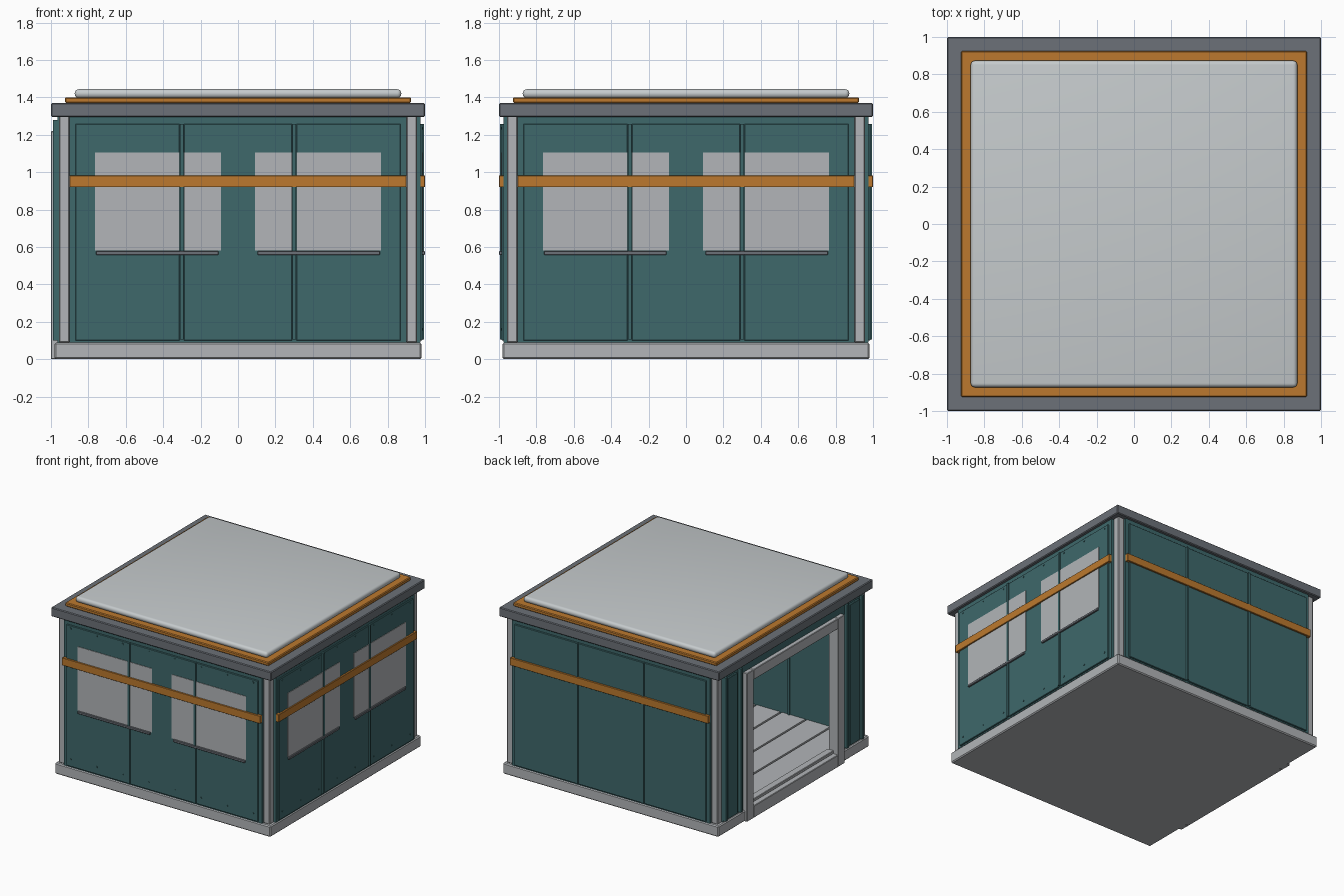
import bpy, bmesh, math
from mathutils import Matrix, Vector

if "Cube" in bpy.data.objects:
    bpy.data.objects.remove(bpy.data.objects["Cube"])


def srgb(r, g, b):
    return [((c / 255 + 0.055) / 1.055) ** 2.4 for c in (r, g, b)] + [1]


def material(name, rgb):
    m = bpy.data.materials.new(name)
    m.diffuse_color = srgb(*rgb)
    m.use_nodes = True
    m.node_tree.nodes["Principled BSDF"].inputs["Base Color"].default_value = m.diffuse_color
    return m


TEAL = material("teal", (62, 104, 107))
GREY = material("light grey", (178, 181, 184))
DARK = material("dark grey", (108, 113, 120))
ORANGE = material("orange", (188, 121, 46))
PALE = material("pale roof grey", (198, 203, 205))


def add_box(bm, x0, x1, y0, y1, z0, z1):
    mat = Matrix.Translation(((x0 + x1) / 2, (y0 + y1) / 2, (z0 + z1) / 2)) \
        @ Matrix.Diagonal((x1 - x0, y1 - y0, z1 - z0, 1))
    bmesh.ops.create_cube(bm, size=1, matrix=mat)


def finish(name, bm, mat, turn=0, bevel=0, segments=1, smooth=False):
    bm.transform(Matrix.Rotation(math.radians(turn), 4, 'Z'))
    me = bpy.data.meshes.new(name)
    bm.to_mesh(me)
    bm.free()
    me.materials.append(mat)
    ob = bpy.data.objects.new(name, me)
    bpy.context.collection.objects.link(ob)
    if bevel:
        mod = ob.modifiers.new("bevel", 'BEVEL')
        mod.width = bevel
        mod.segments = segments
    if smooth:
        me.shade_smooth()
    return ob


def boxes(name, mat, items, turn=0, bevel=0, **kw):
    bm = bmesh.new()
    for it in items:
        add_box(bm, *it)
    return finish(name, bm, mat, turn, bevel, **kw)


# base slab, floor planks
boxes("base", GREY, [(-.98, .98, -.98, .98, 0, .09)], bevel=.008)
boxes("floor_gaps", DARK, [(-.91, .91, -.91, .91, .085, .095)])
step = 1.82 / 8
boxes("floor_planks", GREY,
      [(-.91 + i * step + .008, -.91 + (i + 1) * step - .008, -.91, .91, .09, .108)
       for i in range(8)])

# corner posts
boxes("corner_posts", GREY,
      [(sx * .929 - .029, sx * .929 + .029, sy * .929 - .029, sy * .929 + .029, .09, 1.3)
       for sx in (-1, 1) for sy in (-1, 1)], bevel=.005)

# three full walls, modelled facing the front and turned into place
for side, turn in (("front", 0), ("right", 90), ("back", 180)):
    boxes(side + "_wall", TEAL, [(-.9, .9, -.975, -.91, .09, 1.3)], turn)
    boxes(side + "_panels", TEAL,
          [(a, b, -.986, -.97, .1, 1.258)
           for a, b in ((-.87, -.312), (-.29, .29), (.312, .87))], turn, .003)
    boxes(side + "_ribs", TEAL,
          [(s * .301 - .009, s * .301 + .009, -.994, -.9, .105, 1.258) for s in (-1, 1)], turn)
    boxes(side + "_stripe", ORANGE, [(-.9, .9, -1, -.97, .92, .982)], turn, .002)
    if side == "back":
        continue
    # window plates split by the rib, with a sill below
    boxes(side + "_windows", GREY,
          [(-.765, -.312, -.99, -.984, .58, 1.105), (-.29, -.09, -.99, -.984, .58, 1.105),
           (.09, .29, -.99, -.984, .58, 1.105), (.312, .765, -.99, -.984, .58, 1.105)], turn)
    boxes(side + "_sills", DARK,
          [(-.76, -.105, -.999, -.98, .558, .578), (.105, .76, -.999, -.98, .558, .578)],
          turn, .003)
    # rows of rivets
    bm = bmesh.new()
    for i in range(8):
        for z in (.16, 1.235):
            bmesh.ops.create_cone(
                bm, cap_ends=True, segments=8, radius1=.007, radius2=.007, depth=.012,
                matrix=Matrix.Translation((-.83 + i * .237, -.984, z))
                @ Matrix.Rotation(math.pi / 2, 4, 'X'))
    finish(side + "_rivets", bm, TEAL, turn)

# left wall with the doorway
T = 270
boxes("left_wall", TEAL,
      [(-.9, -.56, -.965, -.91, .09, 1.3), (.56, .9, -.965, -.91, .09, 1.3),
       (-.56, .56, -.965, -.91, 1.14, 1.3)], T)
boxes("left_panels", TEAL,
      [(s * .795 - .065, s * .795 + .065, -.98, -.96, .1, 1.258) for s in (-1, 1)], T, .003)
boxes("left_ribs", TEAL,
      [(s * c - .012, s * c + .012, -.99, -.96, .1, 1.28) for s in (-1, 1) for c in (.69, .885)], T)
boxes("door_frame", GREY,
      [(-.635, -.55, -1, -.91, 0, 1.22), (.55, .635, -1, -.91, 0, 1.22),
       (-.55, .55, -1, -.91, 1.135, 1.22), (-.55, .55, -1, -.91, 0, .1)], T, .004)
boxes("door_threshold", GREY, [(-.55, .55, -.96, -.9, .1, .125)], T, .004)

# roof: fascia slab, orange border, rounded cover
boxes("roof_fascia", DARK, [(-1, 1, -1, 1, 1.295, 1.37)], bevel=.006)
boxes("roof_border", ORANGE, [(-.925, .925, -.925, .925, 1.37, 1.4)], bevel=.006)
boxes("roof_cover", PALE, [(-.873, .873, -.873, .873, 1.396, 1.444)],
      bevel=.022, segments=4, smooth=True)
